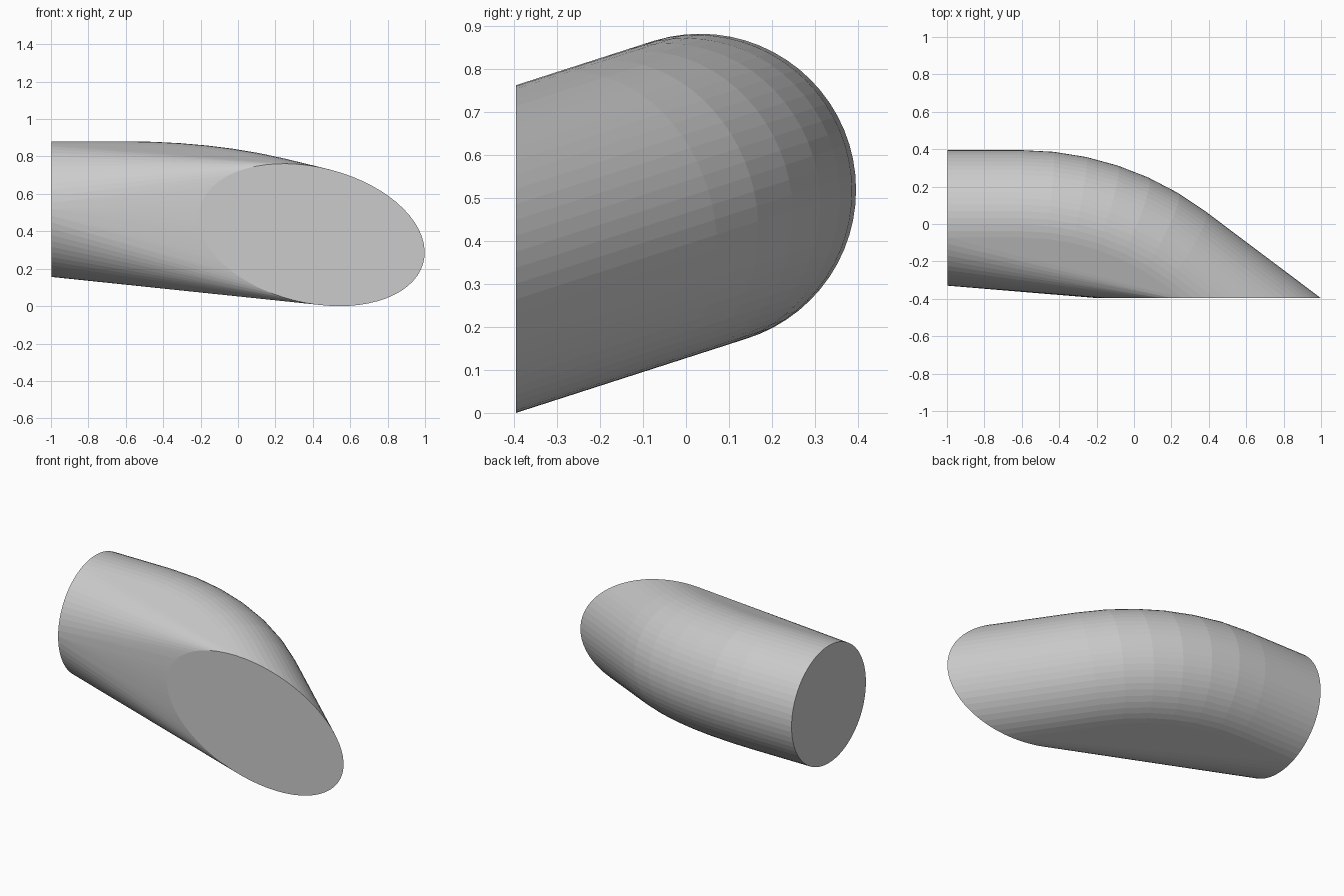
import bpy, bmesh, math
from mathutils import Vector, Matrix

if "Cube" in bpy.data.objects:
    bpy.data.objects.remove(bpy.data.objects["Cube"])

R = 0.3625          # tube radius
SIDES = 64
STEPS = 6           # facets along the bend
CUT_Y = -0.395      # plane of the slanted front face
TANGENT = 0.43      # bend start/end distance from the path corner

start = Vector((-1, 0.033, 0.5175))
corner = Vector((-0.177, 0.033, 0.5175))
d0 = Vector((1, 0, 0))
d1 = Vector((0.785, -0.59, -0.19)).normalized()
turn = d0.angle(d1)
axis = d0.cross(d1).normalized()
inward = axis.cross(d0)
bend_r = TANGENT / math.tan(turn / 2)
pivot = corner - d0 * TANGENT + inward * bend_r


def ring(center, rot):
    pts = []
    for i in range(SIDES):
        a = 2 * math.pi * i / SIDES
        pts.append(center + rot @ Vector((0, R * math.cos(a), R * math.sin(a))))
    return pts


# end cap, then rings along the bend
points = ring(start, Matrix.Identity(3))
for k in range(STEPS + 1):
    rot = Matrix.Rotation(turn * k / STEPS, 3, axis)
    last = ring(pivot - rot @ inward * bend_r, rot)
    points += [p for p in last if p.y > CUT_Y]

# last ring projected along the tube onto the cut plane
points += [p + d1 * ((CUT_Y - p.y) / d1.y) for p in last]

# wrap everything in a convex skin
bm = bmesh.new()
for p in points:
    bm.verts.new(p)
bmesh.ops.convex_hull(bm, input=bm.verts[:])
bmesh.ops.delete(bm, geom=[v for v in bm.verts if not v.link_faces], context='VERTS')
# merge each flat end into a single face
bmesh.ops.dissolve_limit(bm, angle_limit=math.radians(0.2), verts=bm.verts[:], edges=bm.edges[:])

# stand on the ground, centred
for i, target in ((0, 0), (1, 0)):
    c = [v.co[i] for v in bm.verts]
    off = target - (min(c) + max(c)) / 2
    for v in bm.verts:
        v.co[i] += off
low = min(v.co.z for v in bm.verts)
for v in bm.verts:
    v.co.z -= low
bmesh.ops.recalc_face_normals(bm, faces=bm.faces[:])

mesh = bpy.data.meshes.new("bent_tube")
bm.to_mesh(mesh)
bm.free()
obj = bpy.data.objects.new("bent_tube", mesh)
bpy.context.collection.objects.link(obj)
